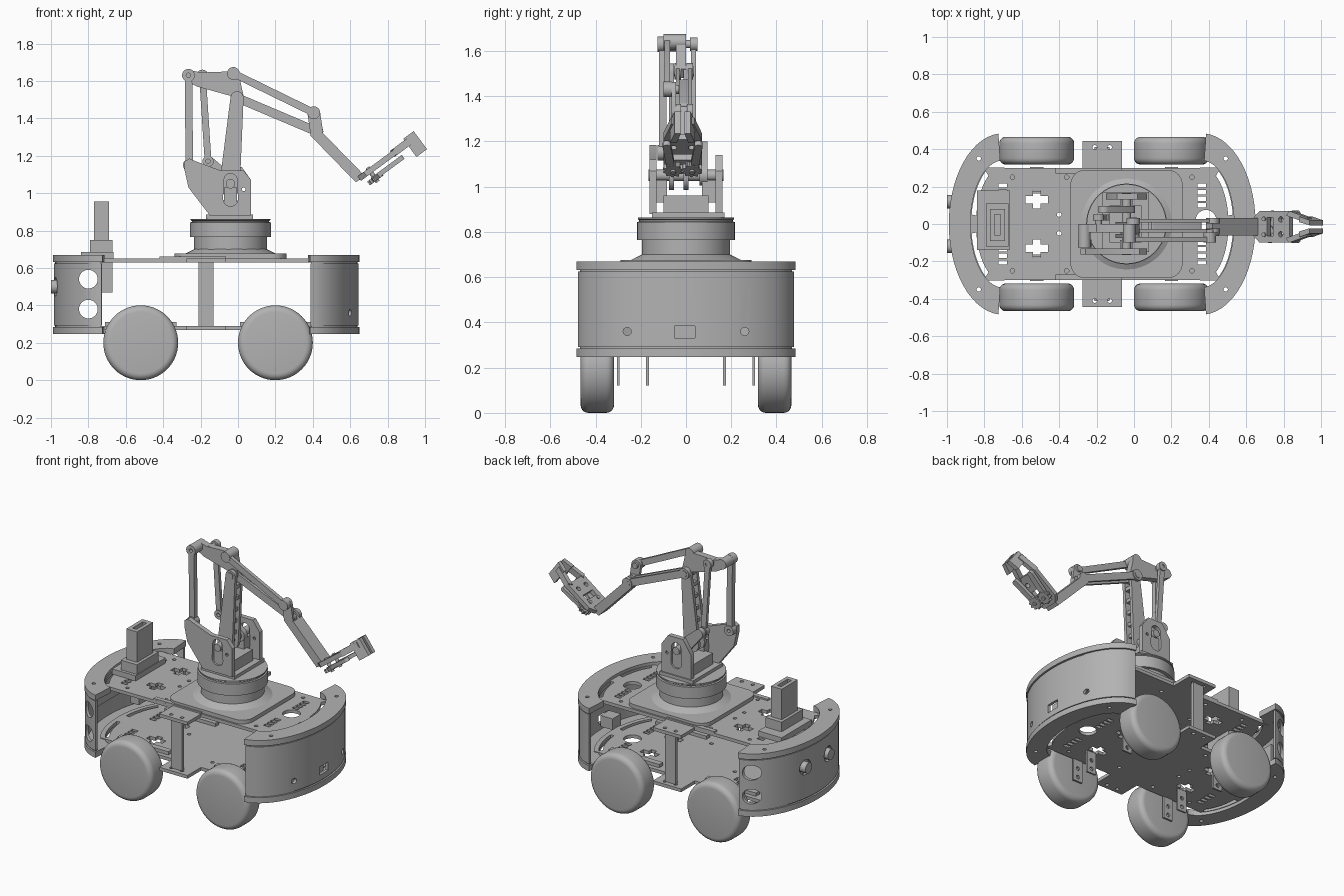
import bpy, bmesh
from math import pi, sin, cos, atan2
from mathutils import Matrix, Vector

if "Cube" in bpy.data.objects:
    bpy.data.objects.remove(bpy.data.objects["Cube"])

grey = bpy.data.materials.new("plain grey")
grey.use_nodes = True
grey.diffuse_color = (0.45, 0.45, 0.45, 1)
grey.node_tree.nodes["Principled BSDF"].inputs["Base Color"].default_value = (0.45, 0.45, 0.45, 1)
made = []


def finish(name, bm):
    bmesh.ops.recalc_face_normals(bm, faces=bm.faces)
    me = bpy.data.meshes.new(name)
    bm.to_mesh(me)
    bm.free()
    me.materials.append(grey)
    ob = bpy.data.objects.new(name, me)
    bpy.context.collection.objects.link(ob)
    made.append(ob)
    return ob


def prism(name, polys, axis, lo, hi):
    """Extrude 2D outlines along an axis."""
    place = {"x": lambda p, h: (h, p[0], p[1]),
             "y": lambda p, h: (p[0], h, p[1]),
             "z": lambda p, h: (p[0], p[1], h)}[axis]
    bm = bmesh.new()
    for poly in polys:
        a = [bm.verts.new(place(p, lo)) for p in poly]
        b = [bm.verts.new(place(p, hi)) for p in poly]
        bm.faces.new(a)
        bm.faces.new(b[::-1])
        for i in range(len(a)):
            j = (i + 1) % len(a)
            bm.faces.new((a[i], b[i], b[j], a[j]))
    return finish(name, bm)


def rect(x0, x1, y0, y1):
    return [(x0, y0), (x1, y0), (x1, y1), (x0, y1)]


def box(name, x0, x1, y0, y1, z0, z1):
    return prism(name, [rect(x0, x1, y0, y1)], "z", z0, z1)


def circle(x, y, r, n=28):
    return [(x + r * cos(2 * pi * i / n), y + r * sin(2 * pi * i / n)) for i in range(n)]


def capsule(a, b, ra, rb, n=10):
    d = atan2(b[1] - a[1], b[0] - a[0])
    pts = [(b[0] + rb * cos(d - pi / 2 + pi * i / n), b[1] + rb * sin(d - pi / 2 + pi * i / n)) for i in range(n + 1)]
    return pts + [(a[0] + ra * cos(d + pi / 2 + pi * i / n), a[1] + ra * sin(d + pi / 2 + pi * i / n)) for i in range(n + 1)]


def lathe(name, profile, x):
    bm = bmesh.new()
    vs = [bm.verts.new((x + r, 0, z)) for r, z in profile]
    es = [bm.edges.new(e) for e in zip(vs, vs[1:])]
    bmesh.ops.spin(bm, geom=vs + es, cent=(x, 0, 0), axis=(0, 0, 1), angle=2 * pi, steps=56)
    bmesh.ops.remove_doubles(bm, verts=bm.verts, dist=0.0005)
    return finish(name, bm)


def apply_mod(ob, kind, **settings):
    mod = ob.modifiers.new(kind, kind)
    for k, v in settings.items():
        setattr(mod, k, v)
    bpy.context.view_layer.objects.active = ob
    bpy.ops.object.modifier_apply(modifier=mod.name)


def cut(obs, polys, axis, lo, hi):
    cutter = prism("cutter", polys, axis, lo, hi)
    cutter.hide_render = True
    for ob in obs:
        apply_mod(ob, "BOOLEAN", operation="DIFFERENCE", object=cutter, solver="EXACT")
    made.remove(cutter)
    bpy.data.objects.remove(cutter)


def arc(a, b, t0, t1, n=28):
    return [(0.36 + a * cos(t0 + (t1 - t0) * i / n), b * sin(t0 + (t1 - t0) * i / n)) for i in range(n + 1)]


def band(a, b, c, d, t0, t1):
    return arc(a, b, t0, t1) + arc(c, d, t1, t0)


def flip(poly):
    """Mirror an outline about the middle of the chassis."""
    return [(-0.34 - x, y) for x, y in poly][::-1]


# Chassis plates with matching cut-outs
half = [(-0.065, -0.445), (-0.065, -0.3)] + arc(0.2, 0.37, -0.95, 0.95) + [(-0.065, 0.3), (-0.065, 0.445)]
outline = half + flip(half)
plates = [prism("lower_plate", [outline], "z", 0.268, 0.29), prism("upper_plate", [outline], "z", 0.628, 0.65)]
holes = [circle(0.385, 0.02, 0.055)]
for s in (-1, 1):
    slot = band(0.17, 0.335, 0.145, 0.305, s * 0.15, s * 1.0)
    holes += [slot, flip(slot)]
    for i in range(4):
        window = rect(0.34, 0.385, s * (0.1 + i * 0.035) - 0.011, s * (0.1 + i * 0.035) + 0.011)
        holes += [window, flip(window)]
    y, w, l = s * 0.13, 0.02, 0.06
    cross = [(-l, -w), (-w, -w), (-w, -l * 0.8), (w, -l * 0.8), (w, -w), (l, -w),
             (l, w), (w, w), (w, l * 0.8), (-w, l * 0.8), (-w, w), (-l, w)]
    holes += [[(cx + p, y + q) for p, q in cross] for cx in (-0.52, 0.18)]
    for x, y in ((-0.65, 0.25), (-0.36, 0.25), (-0.21, 0.41), (-0.13, 0.41), (0.31, 0.25), (-0.4, 0.05), (-0.05, 0.2)):
        holes.append(circle(x, s * y, 0.012, 12))
cut(plates, holes, "z", 0.2, 0.7)

# Bumper rims and curved walls at both ends
rim = band(0.29, 0.485, 0.175, 0.34, -1.485, 1.485)
wall = band(0.285, 0.48, 0.267, 0.46, -1.47, 1.47)
for tag, f in (("right", lambda p: p), ("left", flip)):
    rims = [prism(tag + "_lower_rim", [f(rim)], "z", 0.247, 0.285), prism(tag + "_upper_rim", [f(rim)], "z", 0.632, 0.67)]
    cut(rims, [f(circle(0.49, s * 0.35, 0.012, 12)) for s in (-1, 1)], "z", 0.2, 0.7)
    shell = prism(tag + "_bumper_wall", [f(wall)], "z", 0.292, 0.625)
    prism(tag + "_wall_seams", [f(band(0.278, 0.473, 0.267, 0.46, -1.45, 1.45))], "z", 0.28, 0.636)
    if tag == "right":
        cut([shell, made[-1]], [circle(s * 0.26, 0.36, 0.018, 16) for s in (-1, 1)] + [rect(-0.05, 0.04, 0.33, 0.385)], "x", 0.4, 0.8)
    else:
        cut([shell, made[-1]], [circle(-0.8, z, 0.05) for z in (0.38, 0.54)], "y", -0.6, 0.6)
        cut([shell, made[-1]], [circle(s * 0.12, 0.5, 0.05) for s in (-1, 1)], "x", -1.1, -0.8)
prism("sensor_eyes", [circle(s * 0.12, 0.5, 0.036) for s in (-1, 1)], "x", -0.999, -0.93)
box("sensor_board", -0.94, -0.925, -0.2, 0.2, 0.42, 0.58)
box("front_camera", 0.52, 0.61, -0.05, 0.04, 0.32, 0.395)

# Pillars, rails, motor brackets and wheels
for s, side in ((-1, "front"), (1, "back")):
    box(side + "_pillar", -0.21, -0.13, s * 0.4 - 0.012, s * 0.4 + 0.012, 0.29, 0.63)
    box(side + "_wing_strip", -0.42, -0.065, s * 0.285 - 0.015, s * 0.285 + 0.015, 0.645, 0.66)
    for x, end in ((-0.52, "left"), (0.2, "right")):
        box(f"{side}_{end}_rail", x - 0.19, x + 0.19, s * 0.25 - 0.02, s * 0.25 + 0.02, 0.285, 0.312)
        for y in (0.17, 0.3):
            tab = box(f"{side}_{end}_motor_bracket", x - 0.035, x + 0.035, s * y - 0.006, s * y + 0.006, 0.12, 0.27)
            cut([tab], [circle(x, z, 0.013, 12) for z in (0.15, 0.21)], "y", -0.5, 0.5)
        wheel = prism(f"{side}_{end}_wheel", [circle(x, 0.2, 0.2, 56)], "y", s * 0.318, s * 0.466)
        apply_mod(wheel, "BEVEL", width=0.035, segments=5, limit_method="ANGLE")

# Sensor tower
box("tower_base", -0.79, -0.67, -0.12, 0.11, 0.65, 0.75)
tower = box("sensor_tower", -0.77, -0.69, -0.09, 0.08, 0.75, 0.955)
cut([tower], [rect(-0.745, -0.715, -0.06, 0.05)], "z", 0.85, 1)
box("tower_mount", -0.73, -0.67, -0.1, 0.1, 0.47, 0.65)
box("tower_foot", -0.84, -0.665, -0.14, 0.18, 0.648, 0.685)

# Turntable
base = prism("turntable_plate", [rect(-0.34, 0.26, -0.29, 0.29)], "z", 0.65, 0.676)
bm = bmesh.new()
bm.from_mesh(base.data)
corners = [e for e in bm.edges if abs(e.verts[0].co.z - e.verts[1].co.z) > 0.01]
bmesh.ops.bevel(bm, geom=corners, offset=0.08, segments=6, affect="EDGES", profile=0.5)
bm.to_mesh(base.data)
bm.free()
lathe("turntable_drum", [(0, 0.67), (0.255, 0.67), (0.225, 0.685), (0.195, 0.7), (0.195, 0.765), (0.216, 0.765),
      (0.216, 0.843), (0.207, 0.846), (0.207, 0.852), (0.213, 0.856), (0.213, 0.863), (0, 0.863)], -0.04)
box("shoulder_floor", -0.17, 0.08, -0.15, 0.17, 0.86, 0.885)

# Shoulder brackets and servos
right_plate = [(-0.285, 1.12), (-0.265, 1.03), (-0.15, 0.88), (0.07, 0.88), (0.07, 1.07), (0.03, 1.12),
               (-0.09, 1.12), (-0.225, 1.17), (-0.26, 1.185), (-0.285, 1.17)]
left_plate = [(-0.15, 0.88), (0.07, 0.88), (0.07, 1.07), (0.02, 1.14), (-0.09, 1.14), (-0.15, 1.05)]
for name, poly, lo, hi in (("front_bracket", right_plate, -0.162, -0.13), ("back_bracket", left_plate, 0.13, 0.162)):
    plate = prism(name, [poly], "y", lo, hi)
    cut([plate], [capsule((-0.04, 0.97), (-0.04, 1.07), 0.04, 0.035), circle(0.03, 1.02, 0.01, 10)], "y", -0.5, 0.5)
box("shoulder_servo_low", -0.13, 0.04, -0.1, 0.1, 0.88, 0.96)
prism("shoulder_axle", [circle(-0.04, 1.05, 0.025)], "y", -0.165, 0.165)
box("front_servo", -0.075, -0.005, -0.15, -0.085, 0.93, 1.03)
box("back_servo", -0.075, -0.005, 0.07, 0.15, 0.93, 1.03)
prism("servo_lever", [capsule((-0.04, 1.05), (-0.16, 1.17), 0.045, 0.03)], "y", 0.06, 0.095)

# Upright arm built like a ladder
foot, elbow, top, rear = (-0.045, 1.04), (-0.005, 1.51), (-0.025, 1.64), (-0.265, 1.63)
for y in (-0.075, -0.012):
    prism("upright_side", [capsule(foot, elbow, 0.055, 0.035)], "y", y, y + 0.022)
for i in range(5):
    p = Vector(foot).lerp(Vector(elbow), 0.15 + i * 0.17)
    prism("upright_rung", [rect(p.x - 0.035, p.x + 0.035, p.y - 0.012, p.y + 0.012)], "y", -0.07, 0.005)

# Linkage rods, rocker and forearm
wrist_top, wrist = (0.405, 1.43), (0.42, 1.33)


def rod(name, a, b, y0, y1, w=0.02, r=0.034):
    prism(name, [capsule(a, b, w, w)], "y", y0 + 0.005, y1 - 0.005)
    ends = prism(name + "_eyes", [circle(*a, r), circle(*b, r)], "y", y0, y1)
    cut([ends, made[-2]], [circle(*a, 0.012, 12), circle(*b, 0.012, 12)], "y", -0.5, 0.5)


rod("rear_rod", (-0.26, 1.15), rear, -0.125, -0.082)
rod("inner_rod", (-0.16, 1.17), (-0.19, 1.63), 0.018, 0.05, 0.018, 0.03)
rod("upper_rod", top, wrist_top, -0.1, -0.065, 0.02)
for y in (-0.05, 0.004):
    rod("forearm_side", elbow, wrist, y, y + 0.027, 0.024, 0.036)
prism("forearm_web", [capsule((0.1, 1.464), (0.35, 1.36), 0.01, 0.01)], "y", -0.045, 0.025)
prism("rocker", [[(-0.265, 1.66), (-0.2, 1.645), (-0.06, 1.65), (0.0, 1.655), (0.03, 1.52), (0.0, 1.48), (-0.04, 1.52),
      (-0.22, 1.57), (-0.275, 1.6)]], "y", -0.045, 0)
prism("rocker_pins", [circle(*rear, 0.033), circle(*top, 0.034)], "y", -0.1, 0)
prism("elbow_pin", [circle(*elbow, 0.022)], "y", -0.08, 0.035)
prism("rear_pin", [circle(-0.19, 1.63, 0.018)], "y", -0.04, 0.045)
prism("wrist_plate", [capsule(wrist_top, wrist, 0.034, 0.034)], "y", -0.064, -0.045)
prism("wrist_pin", [circle(*wrist_top, 0.02)], "y", -0.1, -0.03)
prism("hand_bar", [[(0.385, 1.31), (0.42, 1.355), (0.46, 1.315), (0.68, 1.09), (0.63, 1.058)]], "y", -0.062, 0.032)

# Gripper: built flat, then tilted into place
tilt = Matrix.Translation((0.65, -0.015, 1.075)) @ Matrix.Rotation(-0.635, 4, "Y")
parts = [prism("palm", [[(0, -0.05), (0.04, -0.085), (0.24, -0.085), (0.24, 0.085), (0.04, 0.085), (0, 0.05)]], "z", -0.012, 0.018)]
cut(parts, [rect(0.09, 0.13, -0.05, 0.05), circle(0.18, 0.04, 0.015, 12), circle(0.18, -0.04, 0.015, 12)], "z", -0.1, 0.1)
for s in (-1, 1):
    gear = [(0.07 + (0.045 if i % 4 < 2 else 0.036) * cos(pi * i / 20),
             s * 0.042 + (0.045 if i % 4 < 2 else 0.036) * sin(pi * i / 20)) for i in range(40)]
    parts.append(prism("gear", [gear], "z", -0.06, -0.035))
    parts.append(prism("gear_pin", [circle(0.07, s * 0.042, 0.012, 12)], "z", -0.07, 0.025))
    parts.append(prism("finger_link", [capsule((0.07, s * 0.05), (0.24, s * 0.07), 0.018, 0.018)], "z", -0.055, -0.03))
    parts.append(prism("finger", [[(0.22, s * 0.06), (0.24, s * 0.085), (0.36, s * 0.05), (0.36, s * 0.02)]], "z", -0.015, 0.025))
    parts.append(prism("finger_tip", [[(0.315, s * 0.025), (0.315, s * 0.055), (0.385, s * 0.035), (0.385, s * 0.008)]], "z", -0.085, 0.035))
for ob in parts:
    ob.data.transform(tilt)

# Smooth curved faces, keep hard edges
bpy.ops.object.select_all(action="DESELECT")
for ob in made:
    ob.select_set(True)
bpy.context.view_layer.objects.active = made[0]
bpy.ops.object.shade_smooth_by_angle(angle=0.6)
